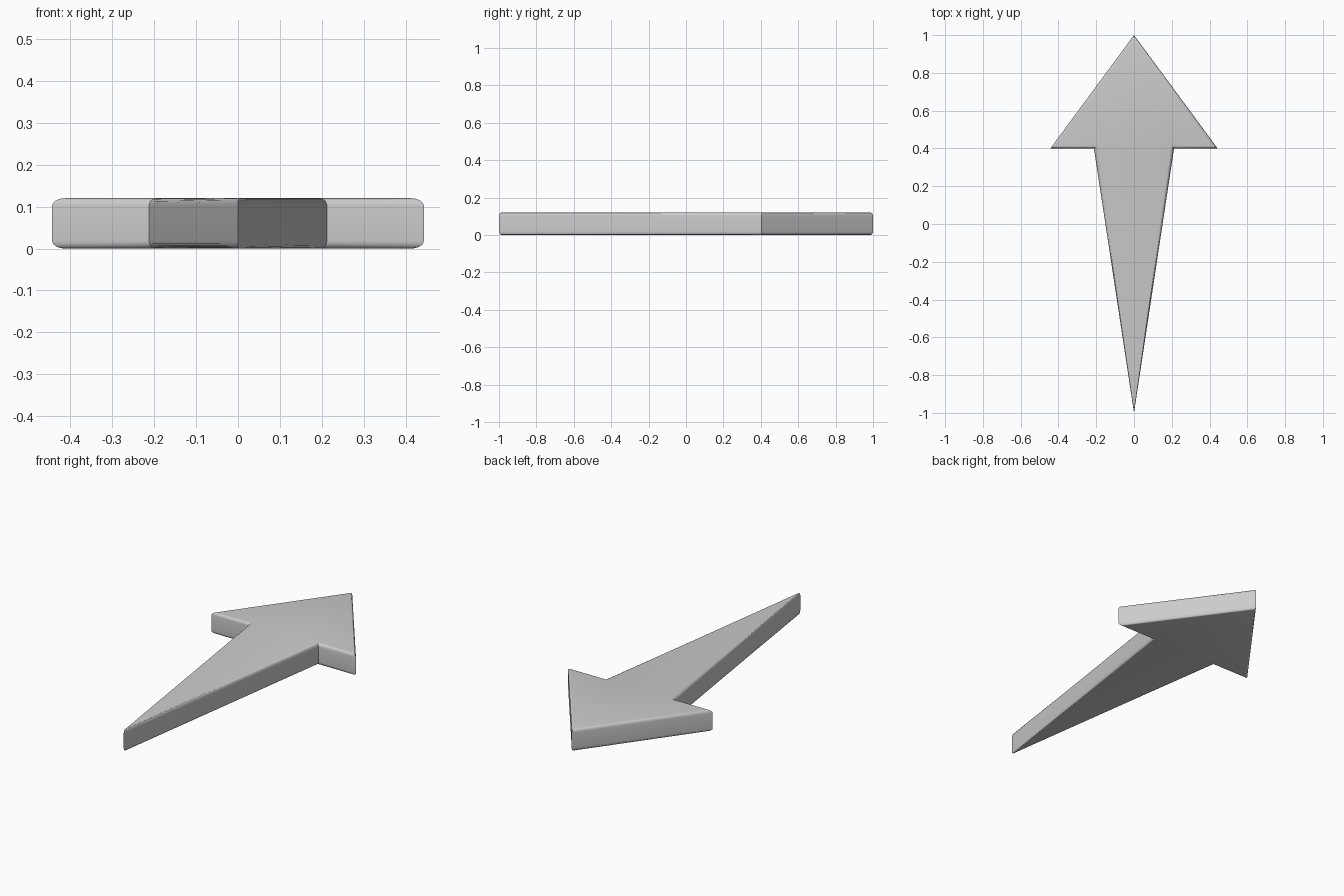
import bpy, bmesh, math

if "Cube" in bpy.data.objects:
    bpy.data.objects.remove(bpy.data.objects["Cube"])

H, R, STEPS = 0.12, 0.018, 5

# right half of the arrow outline, and the same points at the edge of the flat face
outer = [(0, -1), (0.212, 0.4), (0.443, 0.4), (0, 1)]
inner = [(0, -0.983), (0.195, 0.415), (0.412, 0.415), (0, 0.983)]


def mirrored(pts):
    return pts + [(-x, y) for x, y in reversed(pts[1:-1])]


outer, inner = mirrored(outer), mirrored(inner)

# rounded rim section: (inset fraction, height) from bottom face to top face
quarter = [math.pi / 2 * i / STEPS for i in range(STEPS + 1)]
section = [(1 - math.sin(a), R * (1 - math.cos(a))) for a in quarter]
section += [(f, H - z) for f, z in reversed(section)]

# sweep the section around the outline
bm = bmesh.new()
rings = []
for f, z in section:
    rings.append([bm.verts.new((ox + (ix - ox) * f, oy + (iy - oy) * f, z))
                  for (ox, oy), (ix, iy) in zip(outer, inner)])
n = len(outer)
for a, b in zip(rings, rings[1:]):
    for i in range(n):
        j = (i + 1) % n
        bm.faces.new((a[i], a[j], b[j], b[i]))
bm.faces.new(rings[0][::-1])
bm.faces.new(rings[-1])
bmesh.ops.recalc_face_normals(bm, faces=bm.faces)

mesh = bpy.data.meshes.new("arrow")
bm.to_mesh(mesh)
bm.free()
arrow = bpy.data.objects.new("arrow", mesh)
bpy.context.collection.objects.link(arrow)
bpy.context.view_layer.objects.active = arrow
arrow.select_set(True)
bpy.ops.object.shade_smooth_by_angle(angle=math.radians(30))
